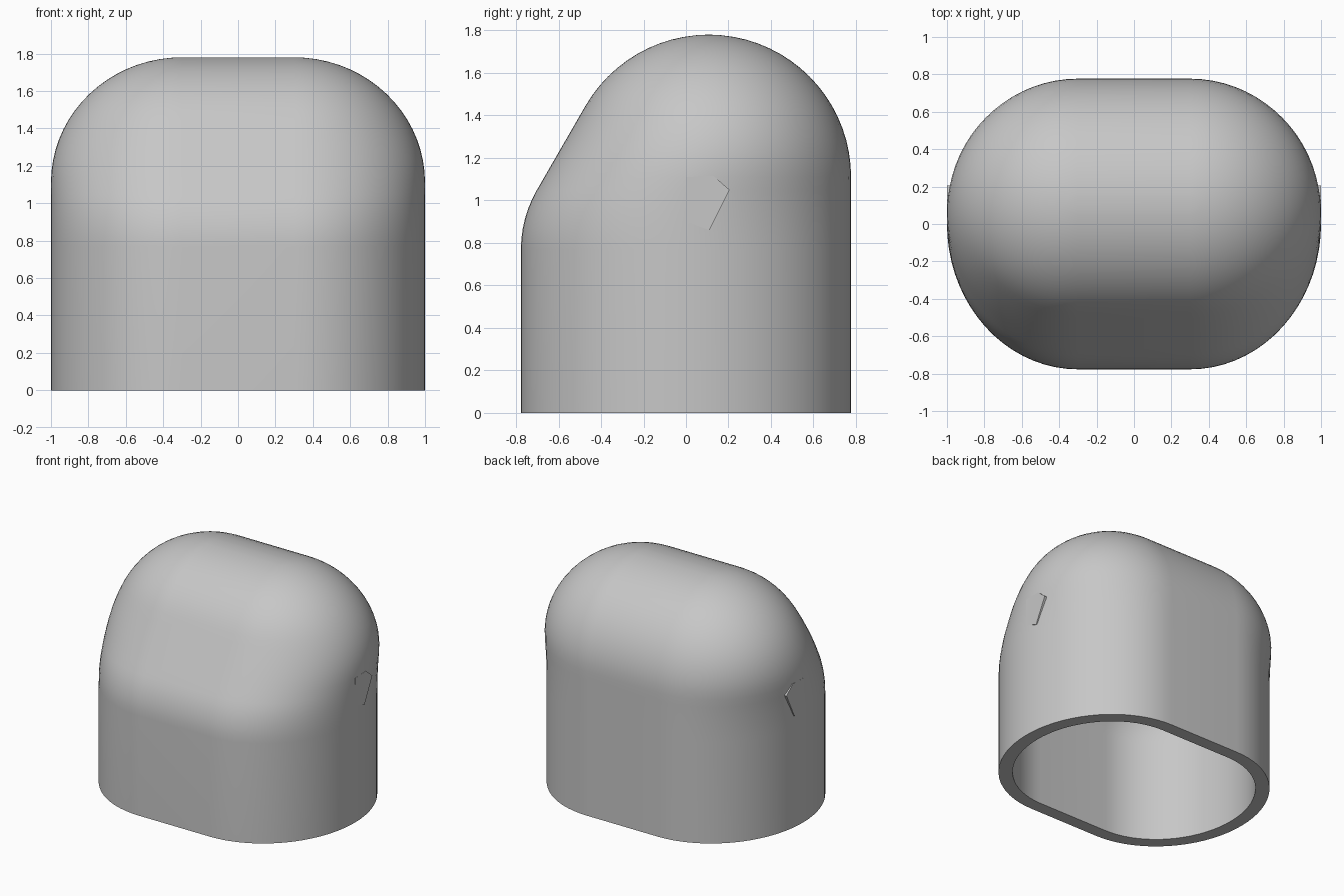
import bpy, bmesh
from math import sin, cos, pi, radians, sqrt

cube = bpy.data.objects.get("Cube")
if cube:
    bpy.data.objects.remove(cube, do_unlink=True)

# Main dimensions
FLAT = 0.30                  # half length of the straight middle
HALF_W, HALF_D = 1.0, 0.777
DOME_Y, DOME_Z = 0.107, 1.11
DOME_R = HALF_D - DOME_Y
WALL = 0.10
LEAN = radians(30)           # tilt of the sloping front
FILLET_R = 0.56
FILLET_Y = FILLET_R - HALF_D
FILLET_Z = DOME_Z + (DOME_R - FILLET_R + (FILLET_Y - DOME_Y) * cos(LEAN)) / sin(LEAN)
ARC = 18

grey = bpy.data.materials.new("Plain grey")
grey.use_nodes = True
colour = (0.57, 0.57, 0.57, 1)
grey.diffuse_color = colour
grey.node_tree.nodes["Principled BSDF"].inputs["Base Color"].default_value = colour


def finish(bm, name):
    bmesh.ops.recalc_face_normals(bm, faces=bm.faces)
    mesh = bpy.data.meshes.new(name)
    bm.to_mesh(mesh)
    bm.free()
    ob = bpy.data.objects.new(name, mesh)
    bpy.context.collection.objects.link(ob)
    mesh.materials.append(grey)
    bpy.ops.object.select_all(action='DESELECT')
    ob.select_set(True)
    bpy.context.view_layer.objects.active = ob
    bpy.ops.object.shade_smooth_by_angle(angle=radians(35))
    return ob


def front_y(z, t):
    """Front profile: wall, fillet, slope, dome."""
    r, f = DOME_R - t, FILLET_R - t
    if z <= FILLET_Z:
        return t - HALF_D
    if z <= FILLET_Z + f * sin(LEAN):
        return FILLET_Y - sqrt(f * f - (z - FILLET_Z) ** 2)
    if z <= DOME_Z + r * sin(LEAN):
        return DOME_Y - (r - (z - DOME_Z) * sin(LEAN)) / cos(LEAN)
    return DOME_Y - sqrt(r * r - (z - DOME_Z) ** 2)


def section(bm, z, t):
    """Rounded oval with straight front and back edges."""
    r = DOME_R - t
    k = sqrt(1 - (max(0, z - DOME_Z) / r) ** 2)
    front, back = front_y(z, t), DOME_Y + r * k
    mid, depth = (front + back) / 2, (back - front) / 2
    end = (HALF_W - FLAT - t) * k
    ring = []
    for side in (1, -1):
        for i in range(2 * ARC + 1):
            a = -pi / 2 + pi * i / (2 * ARC)
            ring.append(bm.verts.new((side * (FLAT + end * cos(a)),
                                      mid + side * depth * sin(a), z)))
    return ring


def bridge(bm, a, b):
    n = len(a)
    for i in range(n):
        j = (i + 1) % n
        bm.faces.new((a[i], a[j], b[j], b[i]))


def skin(bm, t):
    """Loft one skin from the open base to the crown; return its base ring."""
    f = FILLET_R - t
    levels = [0, FILLET_Z]
    levels += [FILLET_Z + f * sin(LEAN * i / 6) for i in range(1, 7)]
    levels += [DOME_Z + (DOME_R - t) * sin(radians(a))
               for a in [*range(0, 86, 5), 87, 89]]
    rings = [section(bm, z, t) for z in sorted(levels)]
    for a, b in zip(rings, rings[1:]):
        bridge(bm, a, b)
    bm.faces.new(rings[-1])
    return rings[0]


# Hollow domed cover with a flat rim underneath
bm = bmesh.new()
bridge(bm, skin(bm, 0), skin(bm, WALL))
finish(bm, "domed_cover")

# Small angular tab, nearly flush with each side
outline = [(0, 0.9), (0, 1.11), (0.13, 1.115), (0.205, 1.05), (0.11, 0.86)]
for name, side in (("left_side_tab", 1), ("right_side_tab", -1)):
    bm = bmesh.new()
    face = bm.faces.new([bm.verts.new((side * 0.95, y, z)) for y, z in outline])
    out = bmesh.ops.extrude_face_region(bm, geom=[face])
    moved = [v for v in out["geom"] if isinstance(v, bmesh.types.BMVert)]
    bmesh.ops.translate(bm, verts=moved, vec=(side * 0.05, 0, 0))
    finish(bm, name)
